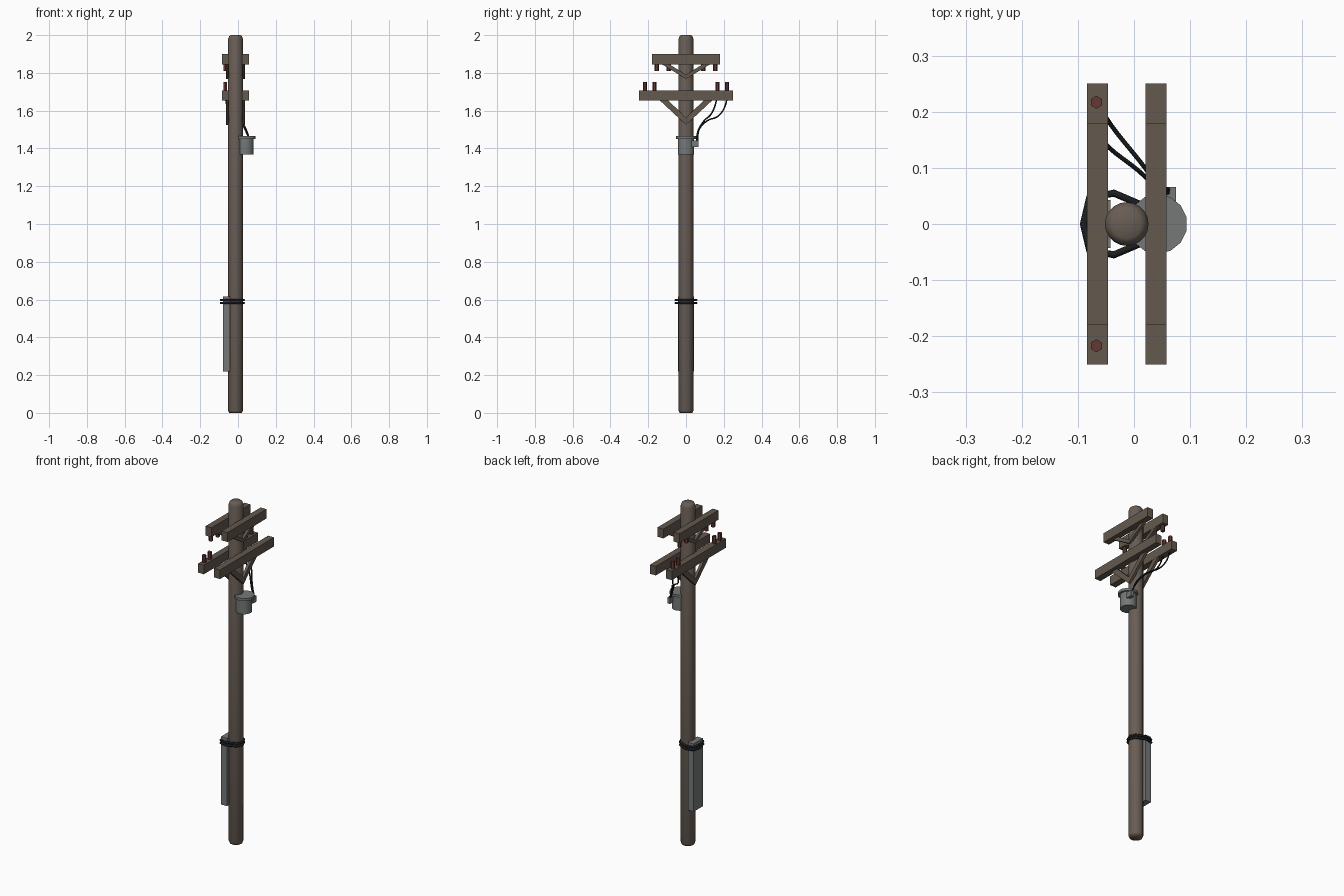
import bpy, bmesh, math

if "Cube" in bpy.data.objects:
    bpy.data.objects.remove(bpy.data.objects["Cube"], do_unlink=True)

AXIS = -0.013          # x of the pole's centre line


def material(name, r, g, b):
    m = bpy.data.materials.new(name)
    m.use_nodes = True
    m.diffuse_color = (r, g, b, 1)
    m.node_tree.nodes["Principled BSDF"].inputs["Base Color"].default_value = (r, g, b, 1)
    return m


POLE = material("pole wood", 0.14, 0.11, 0.09)
BEAM = material("beam wood", 0.125, 0.1, 0.075)
GREY = material("grey metal", 0.18, 0.19, 0.19)
RED = material("dark red ceramic", 0.13, 0.04, 0.035)
BLACK = material("black rubber", 0.012, 0.013, 0.014)


def finish(bm, name, mat):
    bmesh.ops.recalc_face_normals(bm, faces=bm.faces)
    mesh = bpy.data.meshes.new(name)
    bm.to_mesh(mesh)
    bm.free()
    mesh.materials.append(mat)
    ob = bpy.data.objects.new(name, mesh)
    bpy.context.collection.objects.link(ob)
    return ob


def select(ob):
    bpy.ops.object.select_all(action='DESELECT')
    ob.select_set(True)
    bpy.context.view_layer.objects.active = ob


def box(name, mat, x, y, z):
    bm = bmesh.new()
    bmesh.ops.create_cube(bm, size=1)
    for v in bm.verts:
        v.co = [lo + (c + 0.5) * (hi - lo) for c, (lo, hi) in zip(v.co, (x, y, z))]
    return finish(bm, name, mat)


def lathe(name, mat, x, y, profile, sides, turn=0.0):
    """Stack of rings given as (radius, height), closed at both ends."""
    bm = bmesh.new()
    rings = []
    for r, z in profile:
        angles = [turn + math.tau * i / sides for i in range(sides)]
        rings.append([bm.verts.new((x + r * math.cos(a), y + r * math.sin(a), z)) for a in angles])
    for a, b in zip(rings, rings[1:]):
        for i in range(sides):
            j = (i + 1) % sides
            bm.faces.new((a[i], a[j], b[j], b[i]))
    bm.faces.new(rings[0])
    bm.faces.new(rings[-1])
    return finish(bm, name, mat)


def v_brace(name, x, half, z_top, z_low, width, rise):
    """V-shaped brace cut from a y-z outline and given thickness along x."""
    outline = [(-half, z_top), (0, z_low), (half, z_top),
               (half - width, z_top), (0, z_low + rise), (width - half, z_top)]
    bm = bmesh.new()
    face = bm.faces.new([bm.verts.new((x[0], y, z)) for y, z in outline])
    new = bmesh.ops.extrude_face_region(bm, geom=[face])["geom"]
    for v in new:
        if isinstance(v, bmesh.types.BMVert):
            v.co.x = x[1]
    return finish(bm, name, BEAM)


def tube(name, points, radius, closed=False, smooth=True):
    cu = bpy.data.curves.new(name, 'CURVE')
    cu.dimensions = '3D'
    cu.bevel_depth = radius
    cu.bevel_resolution = 1
    cu.resolution_u = 5
    cu.use_fill_caps = True
    sp = cu.splines.new('BEZIER' if smooth else 'POLY')
    target = sp.bezier_points if smooth else sp.points
    target.add(len(points) - 1)
    for p, co in zip(target, points):
        if smooth:
            p.co = co
            p.handle_left_type = p.handle_right_type = 'AUTO'
        else:
            p.co = (*co, 1)
    sp.use_cyclic_u = closed
    cu.materials.append(BLACK)
    ob = bpy.data.objects.new(name, cu)
    bpy.context.collection.objects.link(ob)
    select(ob)
    bpy.ops.object.convert(target='MESH')
    return ob


# Pole with softened ends
pole = lathe("pole", POLE, AXIS, 0,
             [(0.034, 0), (0.039, 0.012), (0.039, 1.98), (0.034, 1.994), (0.026, 2.0)], 20)
select(pole)
bpy.ops.object.shade_smooth()

# Paired crossarms and braces on both sides of the pole
for side, label in ((-1, "right"), (1, "left")):
    def span(near, far):
        return sorted((AXIS + side * near, AXIS + side * far))
    arm_x, brace_x = span(0.0335, 0.071), span(0.034, 0.05)
    box(f"upper_crossarm_{label}", BEAM, arm_x, (-0.18, 0.18), (1.845, 1.9))
    box(f"lower_crossarm_{label}", BEAM, arm_x, (-0.25, 0.25), (1.655, 1.708))
    v_brace(f"upper_brace_{label}", brace_x, 0.13, 1.847, 1.768, 0.04, 0.022)
    v_brace(f"lower_brace_{label}", brace_x, 0.145, 1.66, 1.525, 0.045, 0.038)

# Insulators: standing on the lower arm, hanging from the upper arm
for side in (-1, 1):
    for y in (0.167, 0.217):
        lathe("standing_insulator", RED, -0.067, side * y,
              [(0.0115, 1.7), (0.0115, 1.751)], 6, math.pi / 6)
    for y in (0.092, 0.155):
        lathe("hanging_insulator", RED, -0.067, side * y,
              [(0.0115, 1.81), (0.0115, 1.85)], 6, math.pi / 6)

# Transformer can with overhanging lid and side terminal
can = lathe("transformer_can", GREY, 0.039, 0,
            [(0.044, 1.368), (0.044, 1.452)], 14)
lid = lathe("transformer_lid", GREY, 0.042, 0,
            [(0.053, 1.45), (0.053, 1.465)], 14, math.pi / 14)
for part in (can, lid):
    select(part)
    bpy.ops.object.shade_smooth_by_angle(angle=math.radians(35))
box("transformer_terminal", GREY, (0.056, 0.075), (0.03, 0.066), (1.408, 1.442))

# Drooping cables from the insulators to the terminal
tube("outer_cable", [(-0.067, 0.217, 1.71), (-0.062, 0.212, 1.64), (-0.04, 0.175, 1.575),
                     (0.012, 0.11, 1.545), (0.043, 0.07, 1.5), (0.064, 0.06, 1.43)], 0.004)
tube("inner_cable", [(-0.067, 0.167, 1.71), (-0.062, 0.16, 1.65), (-0.043, 0.135, 1.585),
                     (0.008, 0.095, 1.545), (0.042, 0.063, 1.49), (0.064, 0.055, 1.43)], 0.004)

# Equipment box strapped to the pole
box("equipment_box", GREY, (-0.08, -0.042), (-0.043, 0.043), (0.22, 0.617))

# Straps around pole and box
half = [(-0.08, 0.046), (-0.036, 0.055), (0.016, 0.033)]
loop = [(-0.09, 0)] + half + [(0.031, 0)] + [(x, -y) for x, y in reversed(half)]
for z in (0.582, 0.598):
    tube("strap", [(x, y, z) for x, y in loop], 0.0065, closed=True, smooth=False)
